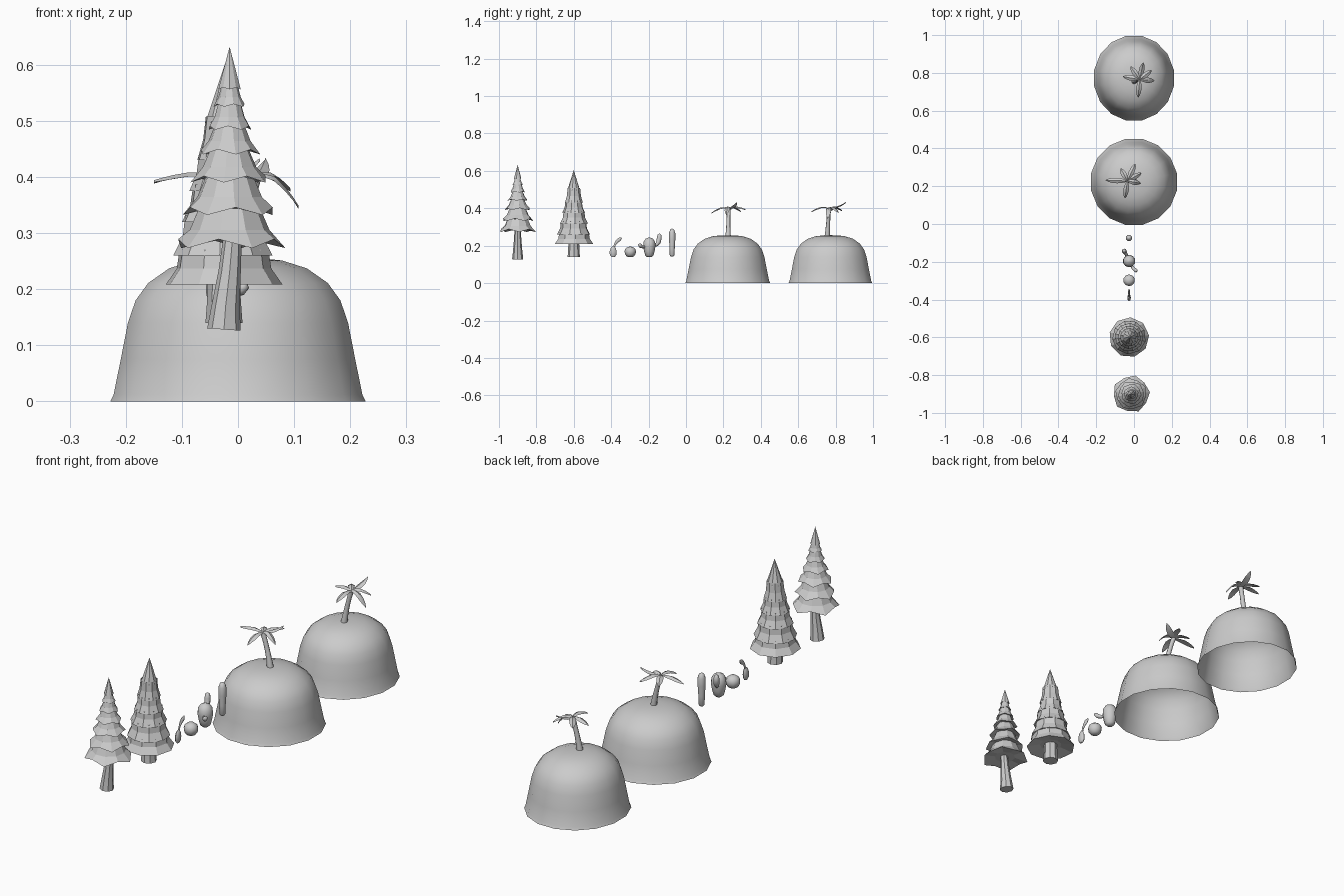
import bpy, bmesh
from math import sin, cos, pi, radians
from mathutils import Vector

if "Cube" in bpy.data.objects:
    bpy.data.objects.remove(bpy.data.objects["Cube"])


def finish(name, bm, smooth=None):
    bmesh.ops.recalc_face_normals(bm, faces=bm.faces[:])
    me = bpy.data.meshes.new(name)
    bm.to_mesh(me)
    bm.free()
    ob = bpy.data.objects.new(name, me)
    bpy.context.collection.objects.link(ob)
    if smooth:
        bpy.ops.object.select_all(action='DESELECT')
        ob.select_set(True)
        bpy.context.view_layer.objects.active = ob
        bpy.ops.object.shade_smooth_by_angle(angle=radians(smooth))
    return ob


def skin(bm, rings, closed=True):
    """Join equal-length rings of points with quads."""
    rows = [[bm.verts.new(p) for p in r] for r in rings]
    n = len(rows[0])
    for a, b in zip(rows, rows[1:]):
        for i in range(n if closed else n - 1):
            j = (i + 1) % n
            bm.faces.new((a[i], a[j], b[j], b[i]))
    return rows


def circle(c, r, n, sx=1.0, sy=1.0, turn=0.0):
    return [Vector((c[0] + r * sx * cos(turn + 2 * pi * i / n),
                    c[1] + r * sy * sin(turn + 2 * pi * i / n), c[2])) for i in range(n)]


def tube(bm, path, radii, n=8, caps=True, flat=1.0):
    """Sweep a circle along a path; flat squeezes it along x."""
    pts = [Vector(p) for p in path]
    rings = []
    for i, p in enumerate(pts):
        t = (pts[min(i + 1, len(pts) - 1)] - pts[max(i - 1, 0)]).normalized()
        u = t.cross(Vector((1, 0, 0)))
        u = u.normalized() if u.length > 0.2 else t.cross(Vector((0, 1, 0))).normalized()
        v = t.cross(u)
        rings.append([p + radii[i] * (u * cos(2 * pi * k / n) + v * flat * sin(2 * pi * k / n))
                      for k in range(n)])
    rows = skin(bm, rings)
    if caps:
        bm.faces.new(rows[0])
        bm.faces.new(rows[-1])


def hill(name, x, y, sx, sy):
    bm = bmesh.new()
    prof = [(.232, 0), (.226, .012), (.213, .075), (.200, .14), (.186, .18), (.163, .211),
            (.125, .237), (.080, .251), (.035, .2555)]
    rows = skin(bm, [circle((x, y, z), r, 16, sx, sy, pi / 16) for r, z in prof])
    top = bm.verts.new((x, y, .256))
    for i in range(16):
        bm.faces.new((rows[-1][i], rows[-1][(i + 1) % 16], top))
    finish(name, bm, 60)


def palm(name, base, crown, fronds):
    # Curved trunk
    b, c = Vector(base), Vector(crown)
    bm = bmesh.new()
    path = [b.lerp(c, t) + Vector(((t * t - t) * .4 * (c.x - b.x), 0, 0))
            for t in (0, .25, .5, .75, 1)]
    tube(bm, path, [.015, .012, .0105, .010, .011])
    finish(name + "_trunk", bm, 50)
    # Arching leaf blades, folded along the midrib
    bm = bmesh.new()
    for ang, length, rise, drop in fronds:
        d = Vector((cos(radians(ang)), sin(radians(ang)), 0))
        side = Vector((-d.y, d.x, 0))
        top, low = [], []
        for t, w in ((0, .004), (.2, .010), (.45, .0145), (.7, .013), (.88, .008), (1, .001)):
            mid = c + d * length * t + Vector((0, 0, rise * sin(pi * min(t, .5)) + drop * t * t))
            edge = Vector((0, 0, -.3 * w))
            top.append([mid - side * w + edge, mid + Vector((0, 0, .003)),
                        mid + side * w + edge, mid - Vector((0, 0, .003))])
        rows = skin(bm, top)
        bm.faces.new(rows[0])
        bm.faces.new(rows[-1])
    finish(name + "_fronds", bm, 40)


def fir(name, y, trunk, trunk_r, tiers, tip, n, jag):
    # Trunk
    bm = bmesh.new()
    tube(bm, trunk, trunk_r, 8)
    finish(name + "_trunk", bm, 40)
    # Nested skirts of foliage; jag alternates the rim up and down
    bm = bmesh.new()
    for k, (x, z, r, up) in enumerate(tiers):
        turn = k * .35 + .1
        rim = circle((x, y, z), r, n, turn=turn)
        for i, p in enumerate(rim):
            if i % 2:
                p.z += jag * r
                p.x, p.y = x + (p.x - x) * (1 - jag * .5), y + (p.y - y) * (1 - jag * .5)
        rt = up * r
        h = (tiers[k + 1][1] - z if k + 1 < len(tiers) else tip[1] - z)
        last = k + 1 == len(tiers)
        xt = tip[0] if last else tiers[k + 1][0]
        inner = circle((x, y, z + .25 * h), r * .45, n, turn=turn)
        if last:
            rows = skin(bm, [inner, rim])
            v = bm.verts.new((xt, y, tip[1]))
            for i in range(n):
                bm.faces.new((rows[1][i], rows[1][(i + 1) % n], v))
        else:
            mid = circle((x, y, z + h * .55), r * (1 + up) * .46, n, turn=turn)
            rows = skin(bm, [inner, rim, mid, circle((xt, y, z + h * 1.2), rt, n, turn=turn)])
        bm.faces.new(rows[0])
    finish(name + "_foliage", bm)


# Hills (open underneath) and their palms
hill("near_hill", 0, .223, 1.0, 1.0)
hill("far_hill", 0, .772, .925, .985)
palm("near_palm", (.005, .225, .245), (-.035, .228, .397),
     [(178, .115, .012, -.018), (262, .092, .012, -.035), (350, .072, .02, -.05),
      (118, .075, .015, -.03), (65, .100, .015, -.02), (30, .085, .005, .028)])
palm("far_palm", (0, .755, .245), (.03, .765, .397),
     [(170, .09, .012, -.02), (265, .095, .014, -.03), (355, .078, .014, -.065),
      (125, .085, .015, -.025), (78, .092, .004, .03), (38, .080, .015, -.035)])

# Ragged fir with a leaning trunk
fir("ragged_fir", -.9, [(-.025, -.9, .128), (-.022, -.9, .17), (-.015, -.9, .23), (-.009, -.9, .30)],
    [.030, .025, .020, .016],
    [(-.015, .273, .100, .55), (-.015, .332, .085, .50), (-.015, .390, .071, .48),
     (-.015, .440, .055, .48), (-.015, .484, .040, .50), (-.015, .525, .029, .50),
     (-.015, .556, .021, .5)], (-.015, .632), 10, .16)
# Tidy fir with snug skirts
fir("tidy_fir", -.6, [(-.025, -.6, .14), (-.025, -.6, .18), (-.025, -.6, .25)], [.033, .030, .028],
    [(-.026, .208, .106, .76), (-.026, .260, .090, .76), (-.026, .320, .076, .74),
     (-.025, .375, .062, .72), (-.025, .430, .049, .70), (-.024, .495, .035, .5)],
    (-.022, .605), 9, 0)

# Small cactus with a thin body and a bent arm
bm = bmesh.new()
tube(bm, [(-.026, -.389, .14), (-.026, -.390, .150), (-.026, -.390, .168), (-.026, -.388, .187),
          (-.025, -.385, .198)], [.009, .017, .019, .014, .003], 8, flat=.5)
tube(bm, [(-.026, -.386, .188), (-.026, -.380, .207), (-.026, -.370, .222), (-.026, -.356, .234),
          (-.027, -.345, .243)], [.005, .005, .008, .010, .003], 8, flat=.6)
finish("bent_cactus", bm, 60)

# Round cactus
bm = bmesh.new()
rs = [(.010, .139), (.020, .144), (.028, .155), (.031, .170), (.026, .184), (.014, .193), (.002, .195)]
tube(bm, [(-.026, -.298, z) for r, z in rs], [r for r, z in rs], 10)
finish("round_cactus", bm, 60)

# Barrel cactus with two arms
bm = bmesh.new()
rs = [(.012, .139), (.022, .148), (.028, .170), (.033, .197), (.031, .220), (.020, .237), (.003, .244)]
tube(bm, [(-.026, -.196, z) for r, z in rs], [r for r, z in rs], 10)
tube(bm, [(-.02, -.21, .192), (-.006, -.232, .194), (.005, -.243, .198), (.012, -.248, .206),
          (.014, -.250, .212)], [.006, .008, .010, .009, .002], 8)
tube(bm, [(-.032, -.18, .200), (-.043, -.158, .205), (-.050, -.147, .219), (-.052, -.143, .240),
          (-.052, -.142, .258), (-.052, -.142, .264)], [.007, .009, .012, .013, .010, .002], 8)
finish("armed_cactus", bm, 60)

# Column cactus
bm = bmesh.new()
rs = [(.008, .143), (.013, .150), (.014, .190), (.017, .235), (.0165, .270), (.010, .287), (.002, .291)]
tube(bm, [(-.026, -.074, z) for r, z in rs], [r for r, z in rs], 10)
finish("column_cactus", bm, 60)
